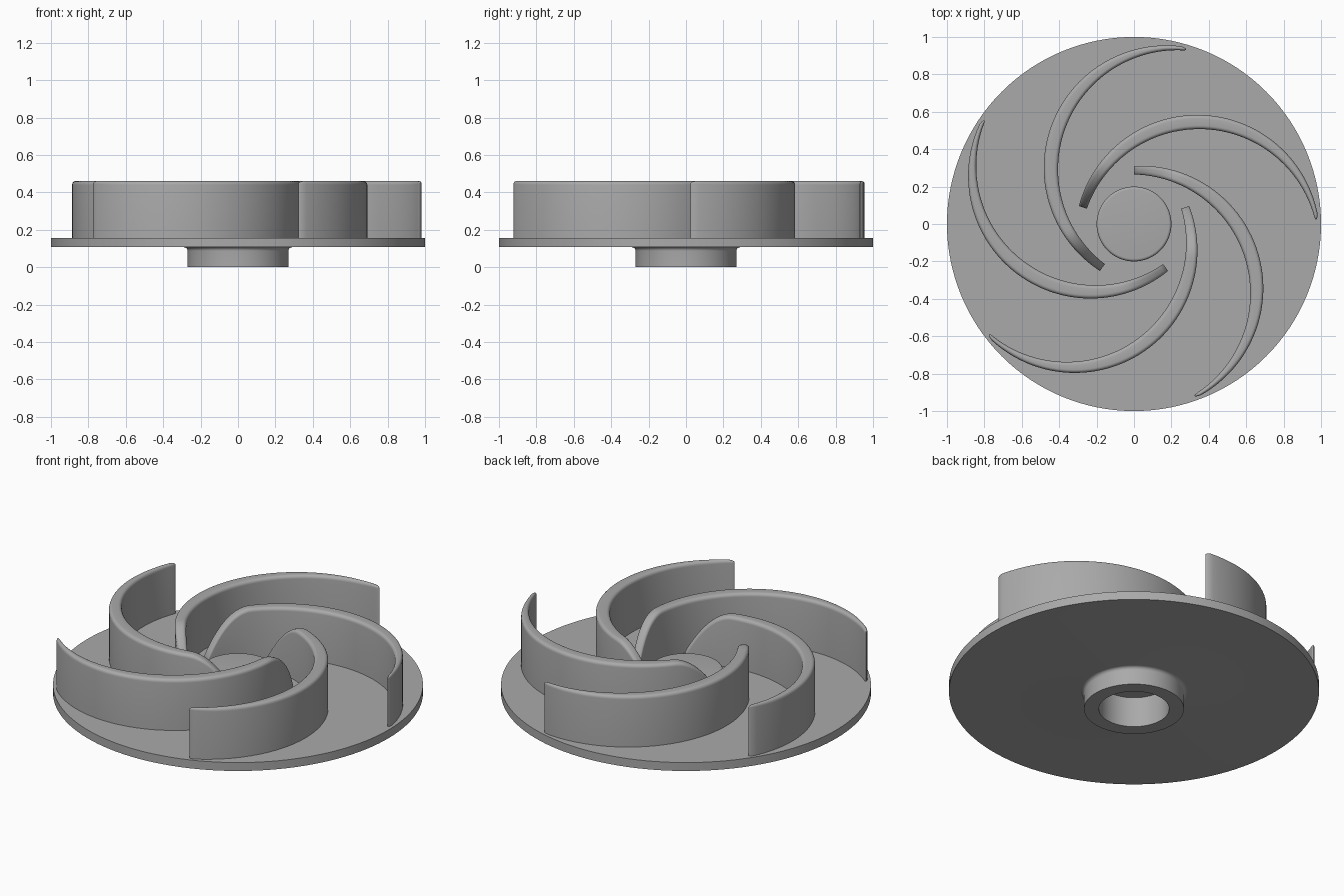
import bpy, bmesh, math
from mathutils import Vector, Matrix

if "Cube" in bpy.data.objects:
    bpy.data.objects.remove(bpy.data.objects["Cube"])

grey = bpy.data.materials.new("plain_grey")
grey.diffuse_color = (0.40, 0.40, 0.40, 1)
grey.use_nodes = True
grey.node_tree.nodes["Principled BSDF"].inputs["Base Color"].default_value = grey.diffuse_color

DISC_TOP = 0.157
BLADE_TOP = 0.46


def finish(name, bm, angle=35):
    bmesh.ops.recalc_face_normals(bm, faces=bm.faces)
    me = bpy.data.meshes.new(name)
    bm.to_mesh(me)
    bm.free()
    me.materials.append(grey)
    ob = bpy.data.objects.new(name, me)
    bpy.context.collection.objects.link(ob)
    bpy.ops.object.select_all(action='DESELECT')
    ob.select_set(True)
    bpy.context.view_layer.objects.active = ob
    bpy.ops.object.shade_smooth_by_angle(angle=math.radians(angle))
    return ob


def fillet(cx, cz, r, a0, a1, n=6):
    angles = [math.radians(a0 + (a1 - a0) * i / n) for i in range(n + 1)]
    return [(cx + r * math.cos(a), cz + r * math.sin(a)) for a in angles]


def lathe(name, profile, segments=128):
    bm = bmesh.new()
    verts = [bm.verts.new((r, 0, z)) for r, z in profile]
    edges = [bm.edges.new(p) for p in zip(verts, verts[1:])]
    bmesh.ops.spin(bm, geom=verts + edges, cent=(0, 0, 0), axis=(0, 0, 1),
                   angle=math.tau, steps=segments)
    bmesh.ops.remove_doubles(bm, verts=bm.verts, dist=1e-5)
    return finish(name, bm)


# Back plate with the raised hub cap, lower collar and blind bore
profile = [(0, 0.18), (0.19, 0.18), (0.19, 0), (0.27, 0)]
profile += fillet(0.29, 0.087, 0.02, 180, 90)
profile += [(1, 0.107), (1, DISC_TOP), (0.2, DISC_TOP)]
profile += fillet(0.185, 0.24, 0.015, 0, 90)
profile += [(0, 0.255)]
lathe("back_plate_and_hub", profile)


def arc(center, start, end):
    """Function giving points on a clockwise arc."""
    c = Vector(center)
    s, e = Vector(start) - c, Vector(end) - c
    a0, a1 = math.atan2(s.y, s.x), math.atan2(e.y, e.x)

    def point(t):
        a = a0 + (a1 - a0) * t
        r = s.length * (1 - t) + e.length * t
        return c + r * Vector((math.cos(a), math.sin(a)))
    return point


# Blade plan: concave and convex side arcs that close up to a thin tip
concave = arc((-0.016, -0.371), (0, 0.265), (0.312, -0.919))
convex = arc((0.036, -0.343), (0, 0.31), (0.342, -0.924))
stations = [0.2 * i / 16 for i in range(16)] + [0.2 + 0.785 * i / 40 for i in range(41)]
stations += [0.985 + 0.015 * math.sin(math.radians(a)) for a in (20, 40, 60, 75, 87)]


def blade(name, turn):
    bm = bmesh.new()
    rot = Matrix.Rotation(turn, 4, 'Z')
    rings = []
    for t in stations:
        a, b = concave(t), convex(t)
        mid, half = (a + b) / 2, (b - a) / 2
        u = max(0, (t - 0.985) / 0.015)
        taper = math.sqrt(1 - u * u)
        w = half.length * max(taper, 0.08)
        side = half.normalized()
        # top edge rises from the hub, then runs level
        rise = min(1, t / 0.16)
        top = DISC_TOP + 0.06 + (BLADE_TOP - DISC_TOP - 0.06) * (1 - (1 - rise) ** 2)
        top -= 0.015 * (1 - taper)
        f = min(0.02, w * 0.95)
        section = [(w, DISC_TOP - 0.01)] + fillet(w - f, top - f, f, 0, 90, 5)
        section += [(-x, z) for x, z in reversed(section)]
        ring = []
        for x, z in section:
            p = mid + side * x
            ring.append(bm.verts.new(rot @ Vector((p.x, p.y, z))))
        rings.append(ring)
    n = len(rings[0])
    for r0, r1 in zip(rings, rings[1:]):
        for i in range(n):
            j = (i + 1) % n
            bm.faces.new((r0[i], r0[j], r1[j], r1[i]))
    bm.faces.new(rings[0])
    bm.faces.new(rings[-1])
    return finish(name, bm, 40)


# Five swept blades
for k in range(5):
    blade(f"blade_{k + 1}", k * math.tau / 5)
